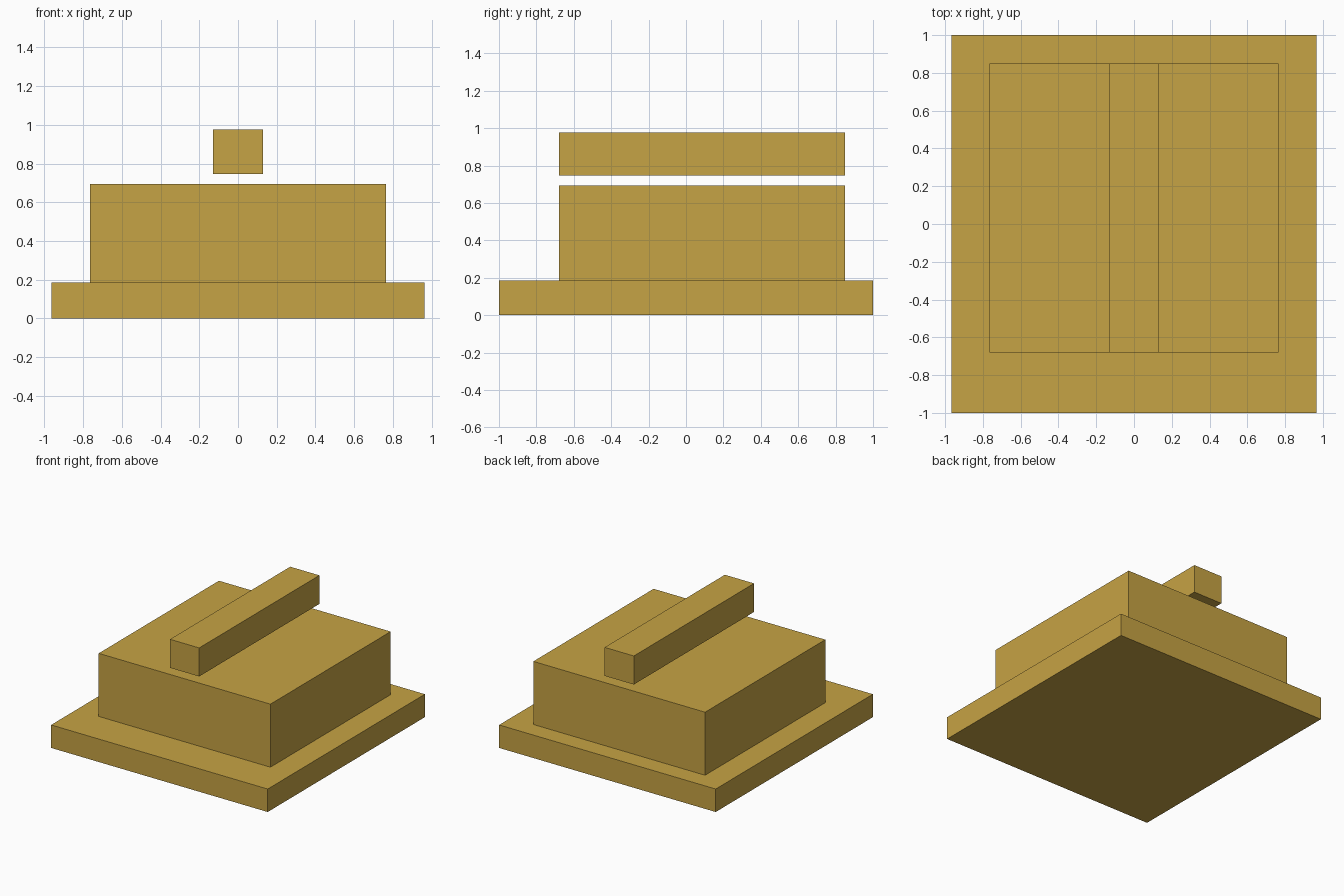
import bpy

# Remove the default cube
if "Cube" in bpy.data.objects:
    bpy.data.objects.remove(bpy.data.objects["Cube"], do_unlink=True)

# Single ochre colour
OCHRE = (0.565, 0.366, 0.058, 1.0)
ochre = bpy.data.materials.new("ochre")
ochre.use_nodes = True
ochre.diffuse_color = OCHRE
for node in ochre.node_tree.nodes:
    if node.type == "BSDF_PRINCIPLED":
        node.inputs["Base Color"].default_value = OCHRE


def box(name, half_width, y_range, z_range):
    """Sharp-edged block centred on x = 0, spanning the given y and z ranges."""
    (y0, y1), (z0, z1) = y_range, z_range
    bpy.ops.mesh.primitive_cube_add(size=1, location=(0, (y0 + y1) / 2, (z0 + z1) / 2))
    obj = bpy.context.object
    obj.name = obj.data.name = name
    obj.scale = (2 * half_width, y1 - y0, z1 - z0)
    bpy.ops.object.transform_apply(location=False, rotation=False, scale=True)
    obj.data.materials.append(ochre)
    return obj


# The body and the bar share the same depth, set towards the back of the base
BODY_DEPTH = (-0.68, 0.85)

# Wide base slab
box("base_slab", 0.965, (-1.0, 1.0), (0.0, 0.185))

# Main block on the slab
box("main_block", 0.765, BODY_DEPTH, (0.185, 0.693))

# Long bar floating just above the block
box("top_bar", 0.13, BODY_DEPTH, (0.746, 0.976))
